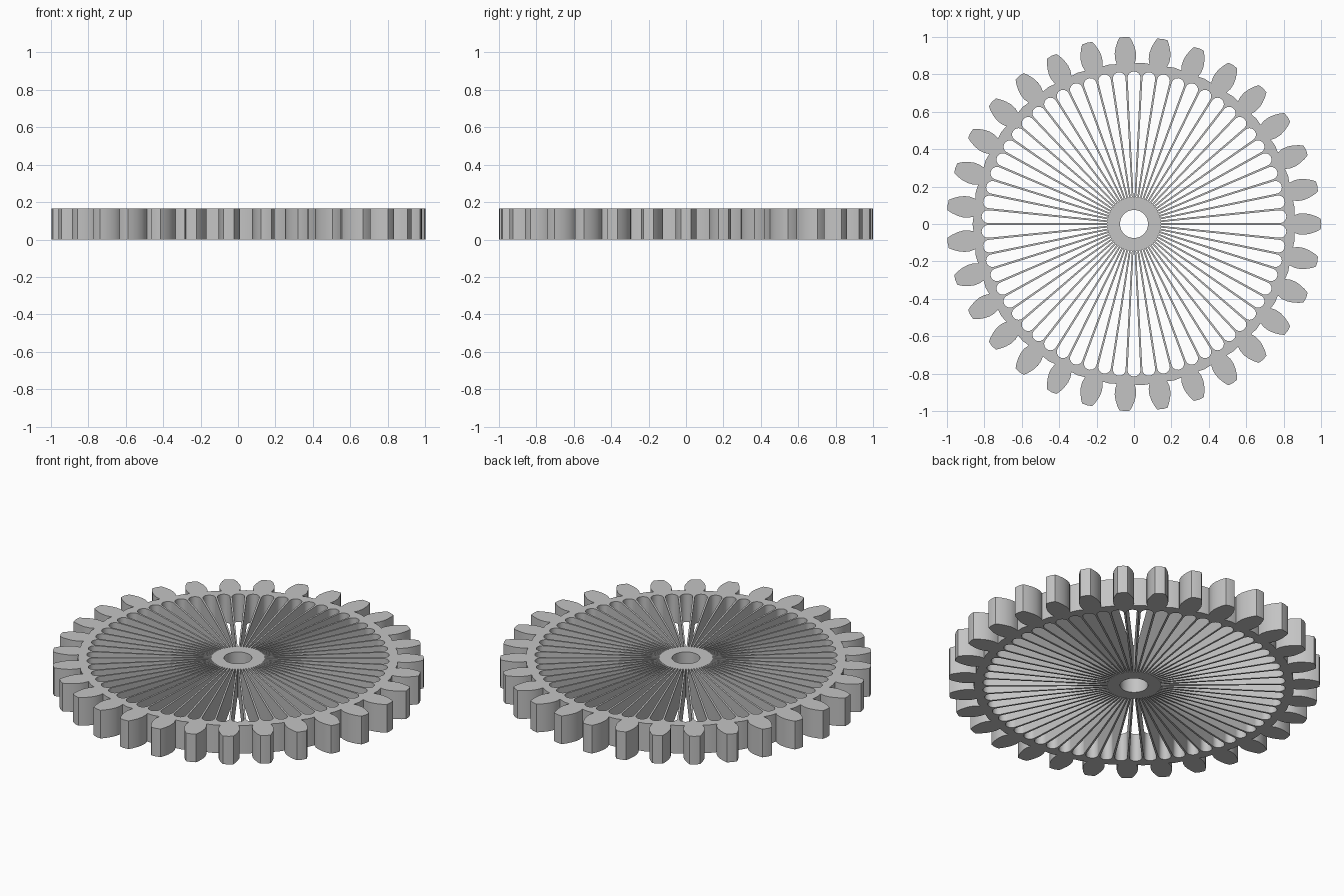
import bpy
import bmesh
from math import sin, cos, pi, tau, asin, acos, radians

cube = bpy.data.objects.get("Cube")
if cube:
    bpy.data.objects.remove(cube, do_unlink=True)

TEETH = 31
SLOTS = 2 * TEETH
HEIGHT = 0.167
BORE = 0.075
ROOT = 0.862


def polar(r, a):
    return (r * cos(a), r * sin(a))


def outer_outline():
    # One tooth flank as (radius, half width), from root to tip
    flank = [(0.858, 0.048), (0.885, 0.056), (0.915, 0.057),
             (0.945, 0.051), (0.975, 0.040), (0.997, 0.028)]
    pts = []
    for i in range(TEETH):
        a = i * tau / TEETH
        pts += [polar(r, a - asin(w / r)) for r, w in flank]
        pts.append(polar(1.0, a))
        pts += [polar(r, a + asin(w / r)) for r, w in reversed(flank)]
        pts.append(polar(ROOT, a + pi / TEETH))
    return pts


def slot_outline(a, r_in=0.146, w_in=0.003, r_out=0.780, w_out=0.034, steps=14):
    # Tapered slot with a round outer end, tangent to its straight sides
    tilt = acos((w_out - w_in) / (r_out - r_in))
    sweep = pi - tilt
    local = [(r_out + w_out * cos(t), w_out * sin(t))
             for t in (-sweep + 2 * sweep * k / steps for k in range(steps + 1))]
    local += [(r_in, w_in), (r_in - w_in, 0), (r_in, -w_in)]
    return [(x * cos(a) - y * sin(a), x * sin(a) + y * cos(a)) for x, y in local]


def extrude_outlines(name, outlines, height, material):
    # Filled flat outlines with holes, extruded and turned into a clean solid
    curve = bpy.data.curves.new(name + "_outline", "CURVE")
    curve.dimensions = "2D"
    curve.fill_mode = "BOTH"
    curve.extrude = height / 2
    for pts in outlines:
        spline = curve.splines.new("POLY")
        spline.points.add(len(pts) - 1)
        for p, (x, y) in zip(spline.points, pts):
            p.co = (x, y, 0, 1)
        spline.use_cyclic_u = True
    obj = bpy.data.objects.new(name, curve)
    bpy.context.collection.objects.link(obj)
    bpy.ops.object.select_all(action="DESELECT")
    obj.select_set(True)
    bpy.context.view_layer.objects.active = obj
    bpy.ops.object.convert(target="MESH")
    obj = bpy.context.view_layer.objects.active
    bm = bmesh.new()
    bm.from_mesh(obj.data)
    bmesh.ops.remove_doubles(bm, verts=bm.verts, dist=0.0001)
    bmesh.ops.translate(bm, verts=bm.verts, vec=(0, 0, height / 2))
    bmesh.ops.recalc_face_normals(bm, faces=bm.faces)
    bm.to_mesh(obj.data)
    bm.free()
    obj.data.materials.clear()
    obj.data.materials.append(material)
    bpy.ops.object.shade_smooth_by_angle(angle=radians(25))
    return obj


# Plain grey
grey = bpy.data.materials.new("plain_grey")
grey.use_nodes = True
colour = (0.55, 0.55, 0.55, 1)
grey.diffuse_color = colour
grey.node_tree.nodes["Principled BSDF"].inputs["Base Color"].default_value = colour

# Toothed wheel: rim, thin spokes between the slots, and bored hub
bore = [polar(BORE, k * tau / 48) for k in range(48)]
slots = [slot_outline((k + 0.5) * tau / SLOTS) for k in range(SLOTS)]
extrude_outlines("spoked_gear_wheel", [outer_outline(), bore] + slots, HEIGHT, grey)
